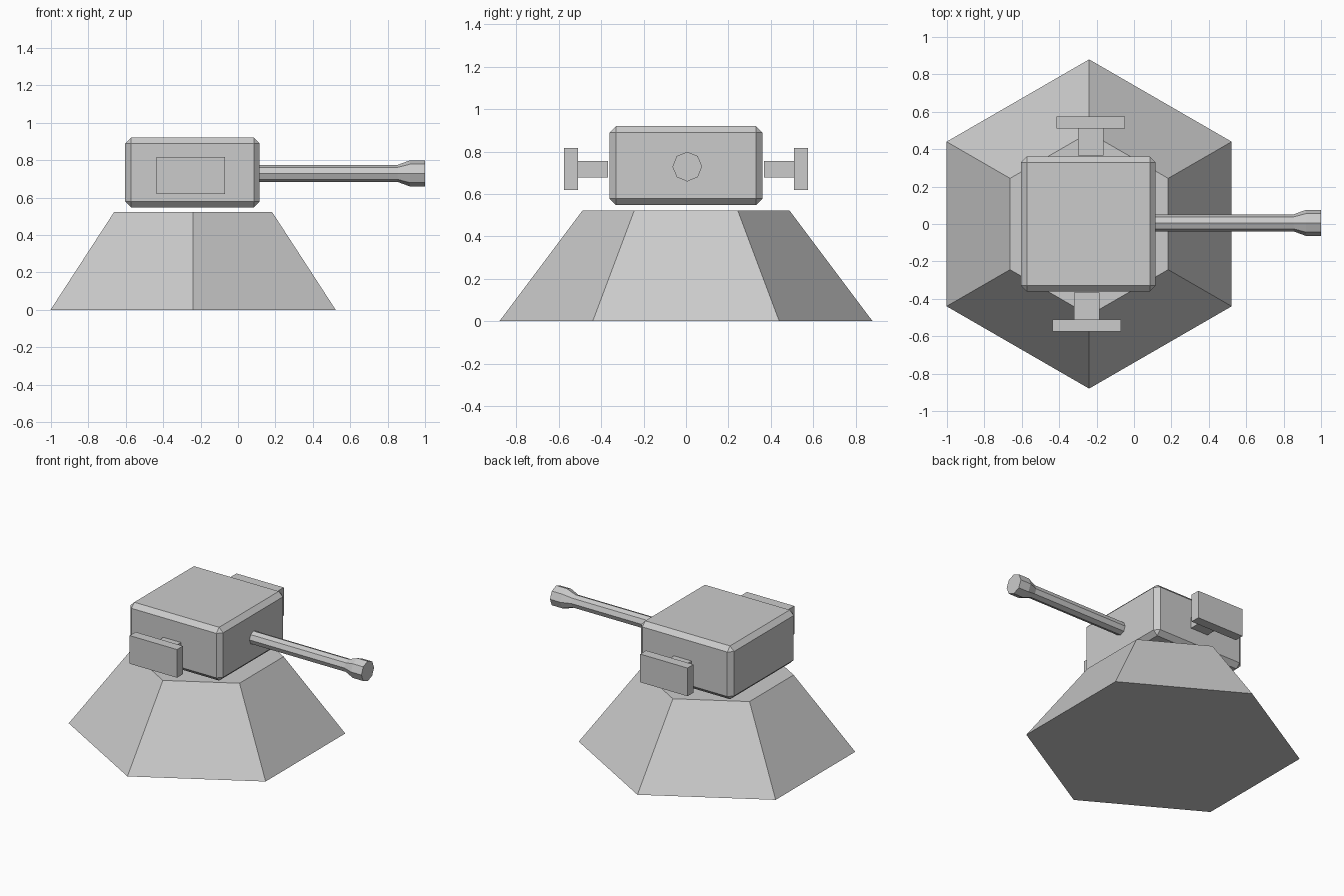
import bpy, bmesh
from math import cos, sin, pi

if "Cube" in bpy.data.objects:
    bpy.data.objects.remove(bpy.data.objects["Cube"])

CX = -0.24  # turret axis


def make(name, bm):
    bmesh.ops.recalc_face_normals(bm, faces=bm.faces)
    me = bpy.data.meshes.new(name)
    bm.to_mesh(me)
    bm.free()
    ob = bpy.data.objects.new(name, me)
    bpy.context.collection.objects.link(ob)
    return ob


def box(name, lo, hi):
    bm = bmesh.new()
    bmesh.ops.create_cube(bm, size=1)
    for v in bm.verts:
        v.co = [(a + b) / 2 + c * (b - a) for a, b, c in zip(lo, hi, v.co)]
    return make(name, bm)


def loft(name, profile, sides, place):
    """Capped prism through (distance, radius) rings; place maps to 3D."""
    bm = bmesh.new()
    rings = [[bm.verts.new(place(d, r * cos(2 * pi * i / sides), r * sin(2 * pi * i / sides)))
              for i in range(sides)] for d, r in profile]
    for a, b in zip(rings, rings[1:]):
        for i in range(sides):
            j = (i + 1) % sides
            bm.faces.new((a[i], a[j], b[j], b[i]))
    bm.faces.new(rings[0])
    bm.faces.new(rings[-1])
    return make(name, bm)


# Hexagonal tapered base, corners on the y axis
loft("base", [(0, 0.88), (0.522, 0.488)], 6, lambda d, u, v: (CX + v, u, d))

# Turret head with chamfered edges, hovering just above the base
head = box("turret_head", (-0.603, -0.361, 0.547), (0.116, 0.361, 0.92))
bev = head.modifiers.new("chamfer", 'BEVEL')
bev.width = 0.031
bev.segments = 1

# Octagonal barrel with flared muzzle
loft("gun_barrel", [(0.11, 0.045), (0.852, 0.045), (0.92, 0.07), (1.0, 0.07)], 8,
     lambda d, u, v: (d, 0.006 + u, 0.729 + v))

# Side arms and armour plates, the two sides turned 180 degrees from each other
for side, label in ((1, "left"), (-1, "right")):
    mid = CX - 0.002 + side * 0.01

    def side_box(name, half, y0, y1, z0, z1):
        ya, yb = sorted((side * y0, side * y1))
        box(f"{label}_{name}", (mid - half, ya, z0), (mid + half, yb, z1))

    side_box("arm", 0.068, 0.367, 0.512, 0.678, 0.756)
    side_box("side_plate", 0.183, 0.51, 0.576, 0.62, 0.817)
